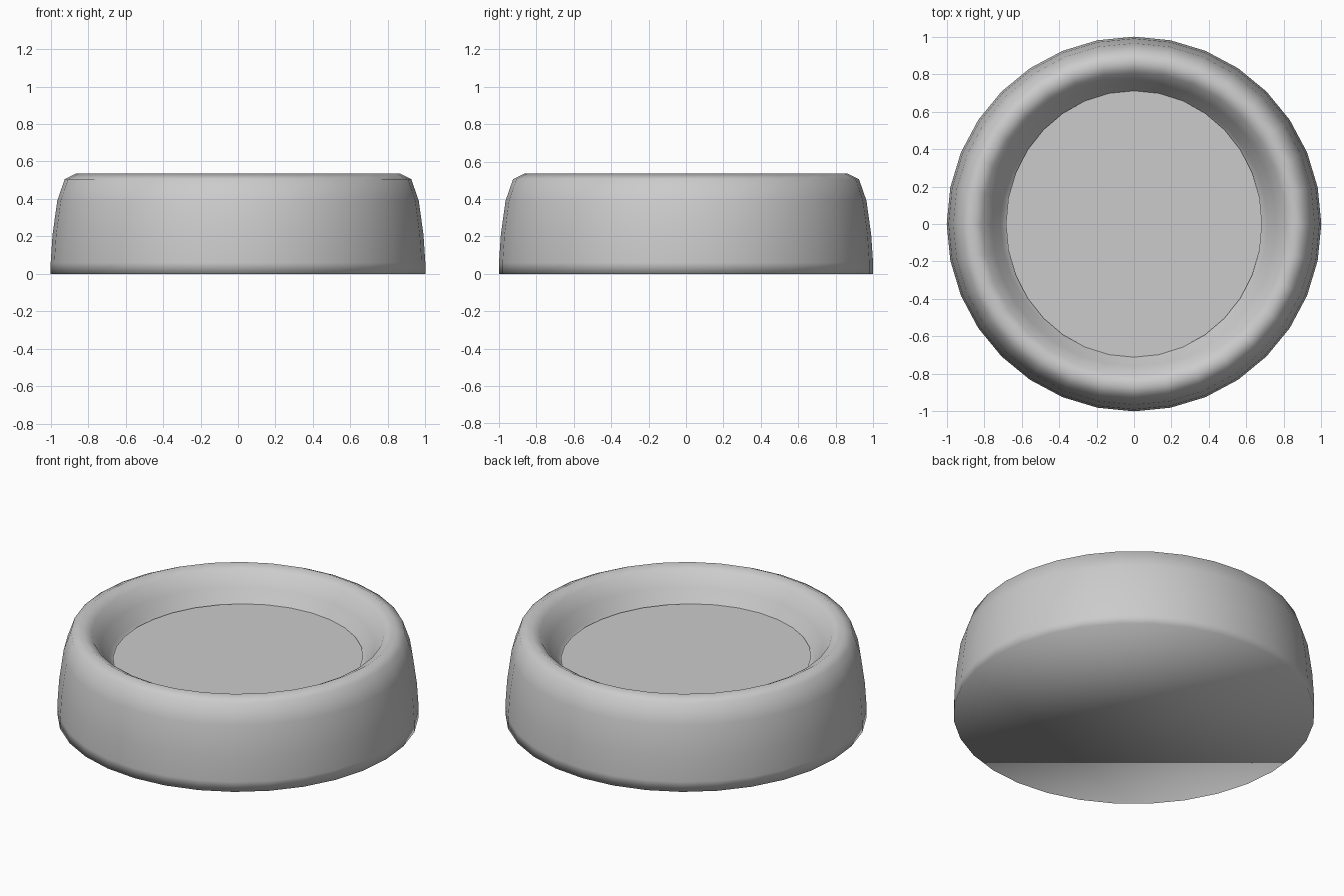
import bpy
import bmesh
from math import cos, sin, pi

if "Cube" in bpy.data.objects:
    bpy.data.objects.remove(bpy.data.objects["Cube"])

SIDES = 32


def ring(bm, rx, ry, z):
    return [bm.verts.new((rx * cos(2 * pi * i / SIDES), ry * sin(2 * pi * i / SIDES), z))
            for i in range(SIDES)]


def lathe(name, profile, smooth):
    """Round part from (x radius, y radius, z) rings, capped at the open ends."""
    bm = bmesh.new()
    rings = [ring(bm, *p) for p in profile]
    for a, b in zip(rings, rings[1:]):
        for i in range(SIDES):
            j = (i + 1) % SIDES
            bm.faces.new((a[i], a[j], b[j], b[i]))
    bm.faces.new(rings[-1])
    if len(rings) > 1:
        bm.faces.new(rings[0][::-1])
    for f in bm.faces:
        f.smooth = smooth
    mesh = bpy.data.meshes.new(name)
    bm.to_mesh(mesh)
    bm.free()
    obj = bpy.data.objects.new(name, mesh)
    bpy.context.collection.objects.link(obj)
    return obj


# Bowl: flat base, slightly bulging wall, rounded rim, sloping inside, hidden floor
outline = [(1.0, 0.0), (1.0, 0.06), (0.99, 0.21), (0.965, 0.39), (0.925, 0.505),
           (0.865, 0.535), (0.81, 0.505), (0.76, 0.43), (0.712, 0.355), (0.67, 0.30)]
lathe("bowl", [(r, r, z) for r, z in outline], True)

# Contents: flat disc filling the bowl, a little narrower across x
lathe("filling", [(0.684, 0.711, 0.355)], False)
